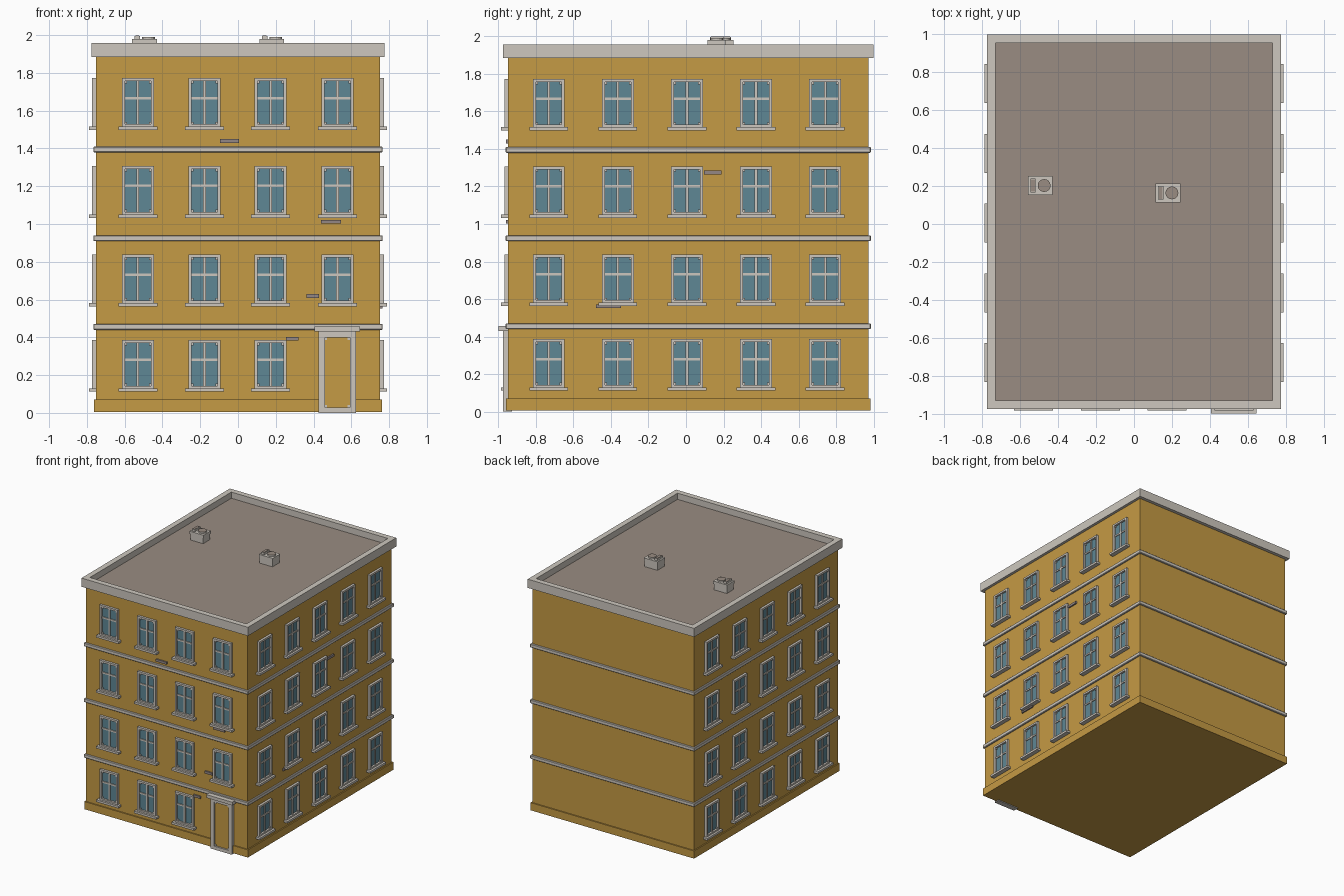
import bpy, bmesh
from math import pi
from mathutils import Matrix, Vector

cube = bpy.data.objects.get("Cube")
if cube:
    bpy.data.objects.remove(cube, do_unlink=True)


def material(name, srgb):
    rgb = [(c / 255) ** 2.2 for c in srgb]
    m = bpy.data.materials.new(name)
    m.use_nodes = True
    m.diffuse_color = (*rgb, 1)
    bsdf = m.node_tree.nodes["Principled BSDF"]
    bsdf.inputs["Base Color"].default_value = (*rgb, 1)
    bsdf.inputs["Roughness"].default_value = 0.8
    return m


OCHRE = material("ochre plaster", (196, 153, 70))
TRIM = material("pale stone", (204, 198, 189))
ROOF = material("roof felt", (152, 139, 129))
GLASS = material("window glass", (95, 134, 148))
BOARD = material("grey board", (146, 134, 132))


def box(bm, lo, hi, mat=0):
    """Add an axis-aligned box between two corners."""
    lo, hi = Vector(lo), Vector(hi)
    scale = Matrix.Diagonal((*(hi - lo), 1))
    geo = bmesh.ops.create_cube(bm, size=1, matrix=Matrix.Translation((lo + hi) / 2) @ scale)
    for f in {f for v in geo["verts"] for f in v.link_faces}:
        f.material_index = mat


def finish(name, bm, mats, matrix=Matrix(), bevel=0):
    mesh = bpy.data.meshes.new(name)
    bm.to_mesh(mesh)
    bm.free()
    for m in mats:
        mesh.materials.append(m)
    ob = bpy.data.objects.new(name, mesh)
    ob.matrix_world = matrix
    bpy.context.collection.objects.link(ob)
    if bevel:
        mod = ob.modifiers.new("soft edges", "BEVEL")
        mod.width, mod.segments = bevel, 1
    return ob


HX, HY, CY = 0.753, 0.96, 0.012      # wall half sizes and y centre


def slab(name, grow, z0, z1, mat, bevel=0):
    bm = bmesh.new()
    box(bm, (-HX - grow, CY - HY - grow, z0), (HX + grow, CY + HY + grow, z1))
    return finish(name, bm, [mat], bevel=bevel)


# Walls, plinth and floor bands
slab("walls", 0, 0.03, 1.89, OCHRE)
slab("plinth", 0.01, 0.006, 0.07, OCHRE)
for i, z in enumerate((0.44, 0.909, 1.379)):
    slab(f"floor_band_{i + 1}", 0.013, z, z + 0.031, TRIM, 0.004)

# Parapet with the sunken roof
bm = bmesh.new()
box(bm, (-0.776, CY - 0.988, 1.884), (0.776, CY + 0.988, 1.957))
top = max(bm.faces, key=lambda f: f.calc_center_median().z)
bmesh.ops.inset_region(bm, faces=[top], thickness=0.065)
for v in top.verts:
    v.co.z = 1.957
sunk = bmesh.ops.extrude_discrete_faces(bm, faces=[top])["faces"][0]
for v in sunk.verts:
    v.co.z = 1.905
sunk.material_index = 1
finish("parapet_and_roof", bm, [TRIM, ROOF])

# Facades: local x runs along the wall, local -y points outwards
FRONT = Matrix.Translation((0, CY - HY, 0))
RIGHT = Matrix.Translation((HX, 0, 0)) @ Matrix.Rotation(pi / 2, 4, "Z")
LEFT = Matrix.Translation((-HX, 0, 0)) @ Matrix.Rotation(-pi / 2, 4, "Z")


def window(bm, u, z):
    """Framed window with cross bars and sill; z is the sill underside."""
    w, t = 0.085, 0.016
    lo, hi = z + 0.015, z + 0.274
    box(bm, (u - w + 0.01, -0.004, lo), (u + w - 0.01, 0.02, hi - 0.01), 1)
    for s in (-1, 1):
        a, b = sorted((u + s * w, u + s * (w - t)))
        box(bm, (a, -0.02, lo), (b, 0.02, hi))
        for zc in (lo + t + 0.006, hi - t - 0.006):
            uc = u + s * (w - t - 0.005)
            box(bm, (uc - 0.006, -0.012, zc - 0.006), (uc + 0.006, 0, zc + 0.006))
    box(bm, (u - w + t, -0.02, hi - t), (u + w - t, 0.02, hi))
    box(bm, (u - w + t, -0.02, lo), (u + w - t, 0.02, lo + t))
    box(bm, (u - 0.007, -0.012, lo + t), (u + 0.007, 0.01, hi - t))
    box(bm, (u - w + t, -0.011, z + 0.162), (u + w - t, 0.01, z + 0.175))
    box(bm, (u - 0.103, -0.037, z), (u + 0.103, 0.02, z + 0.018))


def windows(name, matrix, columns, door_column=None):
    bm = bmesh.new()
    for row, z in enumerate((0.112, 0.564, 1.033, 1.498)):
        for col, u in enumerate(columns):
            if row or col != door_column:
                window(bm, u, z)
    finish(name, bm, [TRIM, GLASS], matrix)


side = [(i - 2) * 0.368 for i in range(5)]
windows("front_windows", FRONT, (-0.53, -0.177, 0.173, 0.527), 3)
windows("right_windows", RIGHT, [u + 0.005 for u in side])
windows("left_windows", LEFT, [u - 0.005 for u in side])

# Front door with frame, corner blocks and canopy
bm = bmesh.new()
D0, D1, DT = 0.427, 0.626, 0.434
box(bm, (D0 + 0.02, -0.014, 0.01), (D1 - 0.02, 0.02, DT - 0.01), 1)
for a, b in ((D0, D0 + 0.033), (D1 - 0.033, D1)):
    box(bm, (a, -0.028, 0), (b, 0.02, DT))
box(bm, (D0 + 0.033, -0.028, 0), (D1 - 0.033, 0.02, 0.028))
box(bm, (D0 + 0.033, -0.028, DT - 0.035), (D1 - 0.033, 0.02, DT))
for u in (D0 + 0.037, D1 - 0.037):
    for z in (0.033, DT - 0.04):
        box(bm, (u - 0.008, -0.02, z - 0.008), (u + 0.008, 0, z + 0.008))
box(bm, (0.405, -0.052, 0.43), (0.647, 0.02, 0.457))
finish("front_door", bm, [TRIM, OCHRE], FRONT)

# Small boards on the walls
boards = {
    "front_boards": (FRONT, ((-0.095, 0.005, 1.43), (0.44, 0.545, 1.002),
                             (0.362, 0.43, 0.609), (0.255, 0.32, 0.382))),
    "right_boards": (RIGHT, ((0.095, 0.19, 1.264), (-0.48, -0.345, 0.552))),
}
for name, (matrix, spans) in boards.items():
    bm = bmesh.new()
    for a, b, z in spans:
        box(bm, (a, -0.012, z), (b, 0.01, z + 0.02))
    finish(name, bm, [BOARD], matrix)

# Rooftop ventilation units
for i, (x, y) in enumerate(((-0.495, 0.203), (0.179, 0.164))):
    bm = bmesh.new()
    box(bm, (-0.06, -0.046, 1.9), (0.06, 0.046, 1.962))
    box(bm, (-0.065, -0.05, 1.955), (0.065, 0.05, 1.979))
    box(bm, (-0.052, -0.036, 1.979), (-0.024, 0.036, 1.996), 0)
    box(bm, (-0.048, -0.032, 1.99), (-0.028, 0.032, 1.998), 1)
    before = set(bm.faces)
    bmesh.ops.create_cone(bm, cap_ends=True, segments=16, radius1=0.034, radius2=0.034,
                          depth=0.012, matrix=Matrix.Translation((0.021, 0, 1.985)))
    for f in set(bm.faces) - before:
        f.material_index = 1 if f.normal.z > 0.5 else 0
    finish(f"roof_vent_{i + 1}", bm, [TRIM, ROOF], Matrix.Translation((x, y, 0)))
